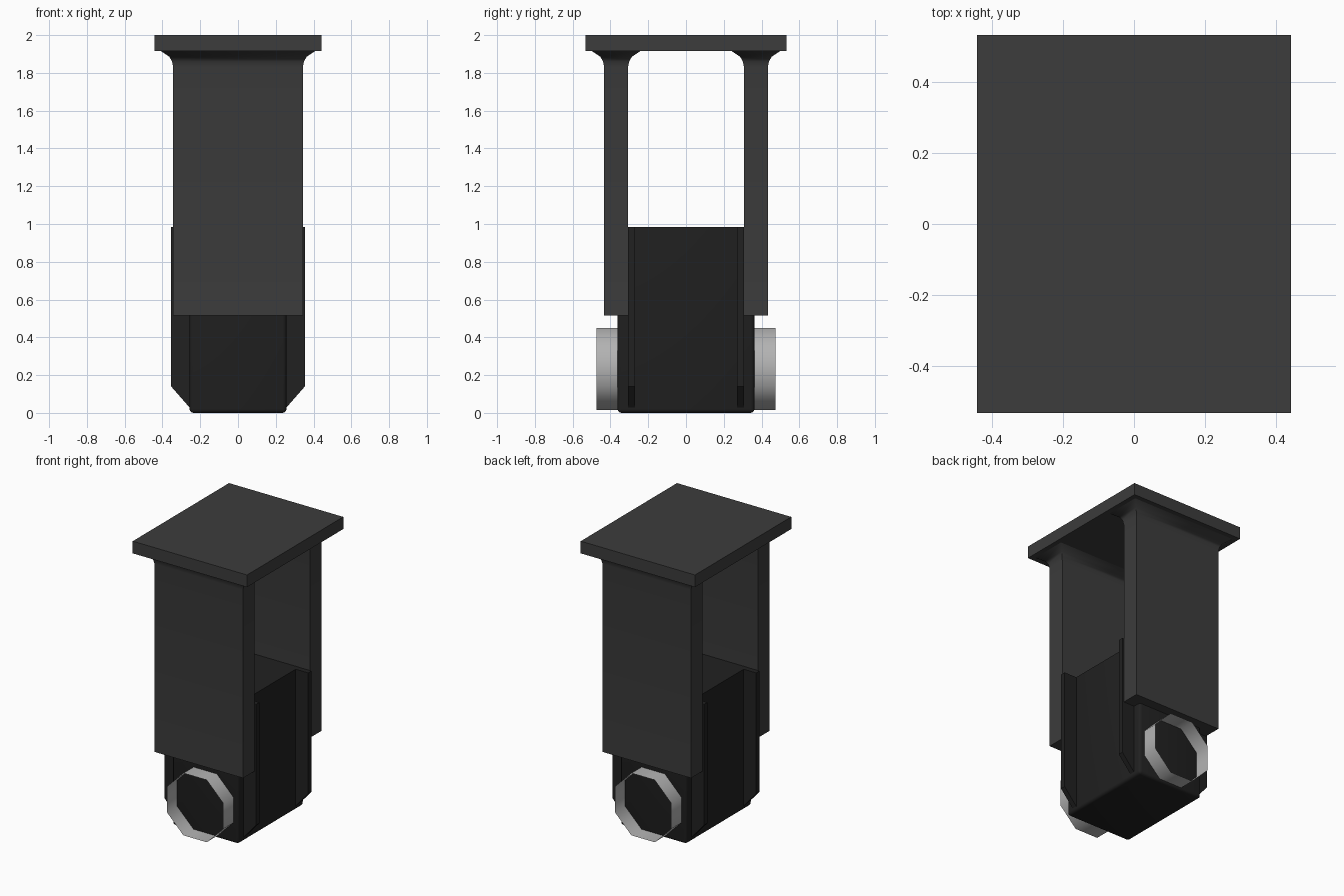
import bpy, bmesh, math

if "Cube" in bpy.data.objects:
    bpy.data.objects.remove(bpy.data.objects["Cube"])


def material(name, v):
    m = bpy.data.materials.new(name)
    m.diffuse_color = (v, v, v, 1)
    m.use_nodes = True
    m.node_tree.nodes["Principled BSDF"].inputs["Base Color"].default_value = m.diffuse_color
    return m


FRAME = material("frame_grey", 0.045)
HOUSING = material("housing_black", 0.015)
METAL = material("ring_metal", 0.45)


def finish(name, bm, mat, angle=30):
    bmesh.ops.recalc_face_normals(bm, faces=bm.faces)
    me = bpy.data.meshes.new(name)
    bm.to_mesh(me)
    bm.free()
    me.materials.append(mat)
    ob = bpy.data.objects.new(name, me)
    bpy.context.collection.objects.link(ob)
    bpy.context.view_layer.objects.active = ob
    ob.select_set(True)
    bpy.ops.object.shade_smooth_by_angle(angle=math.radians(angle))
    ob.select_set(False)
    return ob


def loft(bm, rings):
    """Skin matching vertex rings and cap both ends."""
    loops = [[bm.verts.new(p) for p in r] for r in rings]
    for a, b in zip(loops, loops[1:]):
        for i in range(len(a)):
            j = (i + 1) % len(a)
            bm.faces.new((a[i], a[j], b[j], b[i]))
    bm.faces.new(loops[0])
    bm.faces.new(loops[-1])


def rect(hx, y0, y1, z):
    return [(-hx, y0, z), (hx, y0, z), (hx, y1, z), (-hx, y1, z)]


# Top mounting plate
bm = bmesh.new()
loft(bm, [rect(0.442, -0.532, 0.532, z) for z in (1.915, 2.0)])
finish("top_plate", bm, FRAME)

# Main housing with softened bottom and upright edges
bm = bmesh.new()
loft(bm, [rect(0.257, -0.363, 0.363, z) for z in (0.0, 0.985)])
edges = [e for e in bm.edges if min(v.co.z for v in e.verts) < 0.1]
bmesh.ops.bevel(bm, geom=edges, offset=0.02, segments=3, profile=0.5, affect='EDGES')
finish("housing", bm, HOUSING, 40)

for s, side in ((-1, "front"), (1, "back")):
    # Hanging arm flaring out under the plate
    bm = bmesh.new()
    flare = [(0, 0.515), (0, 1.83), (0.006, 1.86), (0.02, 1.885), (0.065, 1.915)]
    loft(bm, [rect(0.343 + o, s * 0.37 - 0.063 - o, s * 0.37 + 0.063 + o, z)
              for o, z in flare])
    finish(side + "_arm", bm, FRAME, 50)

    # Thin flange with chamfered lower corners
    bm = bmesh.new()
    half = [(0.235, 0.004), (0.354, 0.14), (0.354, 0.985)]
    outline = half + [(-x, z) for x, z in reversed(half)]
    loft(bm, [[(x, s * y, z) for x, z in outline] for y in (0.27, 0.306)])
    finish(side + "_flange", bm, HOUSING)

    # Open octagonal lens ring, a single-walled tube
    bm = bmesh.new()
    loops = []
    for y in (0.363, 0.475):
        loops.append([bm.verts.new((0.2355 * math.cos((i + 0.5) * math.pi / 4), s * y,
                                    0.2325 + 0.2355 * math.sin((i + 0.5) * math.pi / 4)))
                      for i in range(8)])
    for i in range(8):
        j = (i + 1) % 8
        bm.faces.new((loops[0][i], loops[0][j], loops[1][j], loops[1][i]))
    finish(side + "_ring", bm, METAL, 60)
